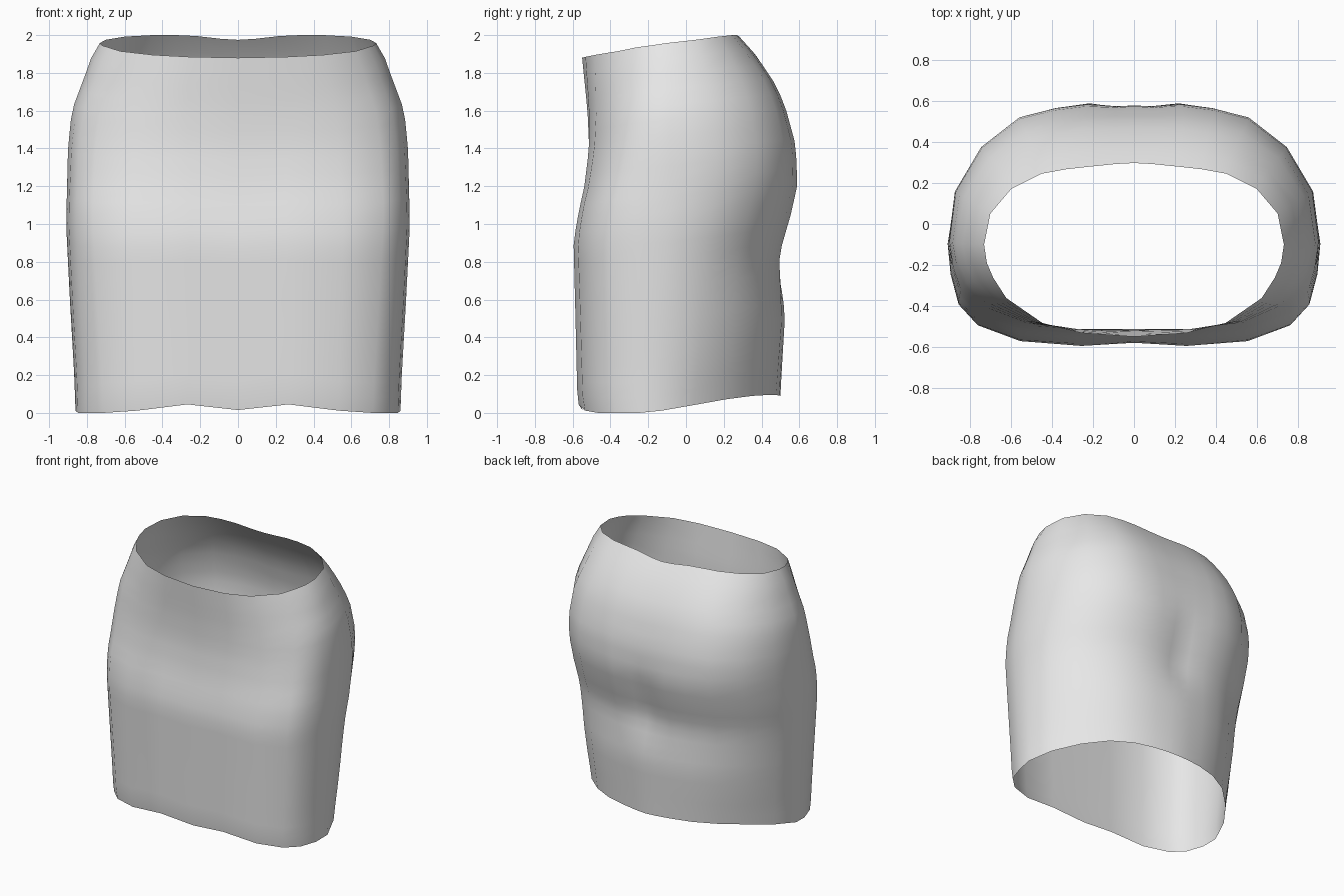
import bpy
import bmesh

cube = bpy.data.objects.get("Cube")
if cube:
    bpy.data.objects.remove(cube, do_unlink=True)


def ramp(keys, z):
    """Interpolate (height, value) keys."""
    if z <= keys[0][0]:
        return keys[0][1]
    for (z0, a), (z1, b) in zip(keys, keys[1:]):
        if z <= z1:
            return a + (b - a) * (z - z0) / (z1 - z0)
    return keys[-1][1]


def mix(p, q, k):
    return [a + (b - a) * k for a, b in zip(p, q)]


# Half sections from centre back to centre front, scaled to unit size
HEM = [(0, 1), (.1, .99), (.24, .96), (.42, .89), (.6, .75), (.77, .52), (.92, .24),
       (1, -.06), (.985, -.32), (.935, -.6), (.83, -.79), (.62, -.94), (.31, -1), (0, -.97)]
HIP = [(0, .99), (.09, .98), (.24, 1), (.42, .97), (.62, .905), (.83, .69), (.97, .38),
       (1, .03), (.985, -.29), (.945, -.6), (.85, -.8), (.61, -.96), (.27, -1), (0, -.97)]
WAIST = [(0, 1), (.12, 1), (.3, 1), (.45, .98), (.62, .92), (.82, .71), (.96, .38),
         (1, 0), (.97, -.2), (.92, -.36), (.82, -.58), (.58, -.85), (.33, -.96), (0, -1)]
HEM_Z = [.09, .092, .095, .095, .09, .072, .042, .012, 0, 0, 0, .012, .045, .015]
RIM_Z = [1.975, 1.98, 1.995, 2, 2, 1.992, 1.975, 1.958, 1.945, 1.935, 1.915, 1.895, 1.885, 1.88]

# Outline by height: half width, front depth, back depth
WIDTH = [(0, .86), (.2, .867), (.6, .89), (1, .91), (1.4, .9), (1.6, .88), (1.8, .805), (1.9, .77), (1.96, .73)]
FRONT = [(0, -.56), (.08, -.575), (.5, -.585), (.9, -.595), (1, -.58), (1.2, -.54),
         (1.4, -.52), (1.6, -.525), (1.88, -.55)]
BACK = [(.1, .5), (.5, .525), (.82, .505), (.9, .52), (1.03, .557), (1.2, .592), (1.42, .58),
        (1.64, .52), (1.77, .455), (1.9, .365), (2, .275)]
CREASE = [(.6, 0), (.85, .035), (1.1, .025), (1.3, 0)]
HEM_BLEND = [(0, 1), (.12, .8), (.3, .6), (.65, 0)]
WAIST_BLEND = [(.58, 0), (.72, .35), (.86, .75), (1, 1)]
MID_Y = -.1
RINGS = 24
COLS = len(HIP)


def skirt_point(col, t):
    z = HEM_Z[col] + t * (RIM_Z[col] - HEM_Z[col])
    section = mix(HIP[col], HEM[col], ramp(HEM_BLEND, t))
    u, v = mix(section, WAIST[col], ramp(WAIST_BLEND, t))
    edge = ramp(BACK, z) if v > 0 else ramp(FRONT, z)
    y = MID_Y + abs(v) * (edge - MID_Y)
    if col < 2:
        y -= ramp(CREASE, z) * (1 - col / 2)
    return u * ramp(WIDTH, z), y, z


# Open tube lofted through mirrored rings
bm = bmesh.new()
rings = []
for r in range(RINGS + 1):
    half = [skirt_point(c, r / RINGS) for c in range(COLS)]
    loop = half + [(-x, y, z) for x, y, z in half[-2:0:-1]]
    rings.append([bm.verts.new(p) for p in loop])
for low, high in zip(rings, rings[1:]):
    n = len(low)
    for i in range(n):
        j = (i + 1) % n
        bm.faces.new((low[j], low[i], high[i], high[j]))
bm.normal_update()

mesh = bpy.data.meshes.new("skirt")
bm.to_mesh(mesh)
bm.free()
skirt = bpy.data.objects.new("skirt", mesh)
bpy.context.collection.objects.link(skirt)
mesh.shade_smooth()

# Plain cloth colour
cloth = bpy.data.materials.new("light_grey_cloth")
cloth.use_nodes = True
colour = (.8, .8, .8, 1)
cloth.diffuse_color = colour
cloth.node_tree.nodes["Principled BSDF"].inputs["Base Color"].default_value = colour
mesh.materials.append(cloth)
